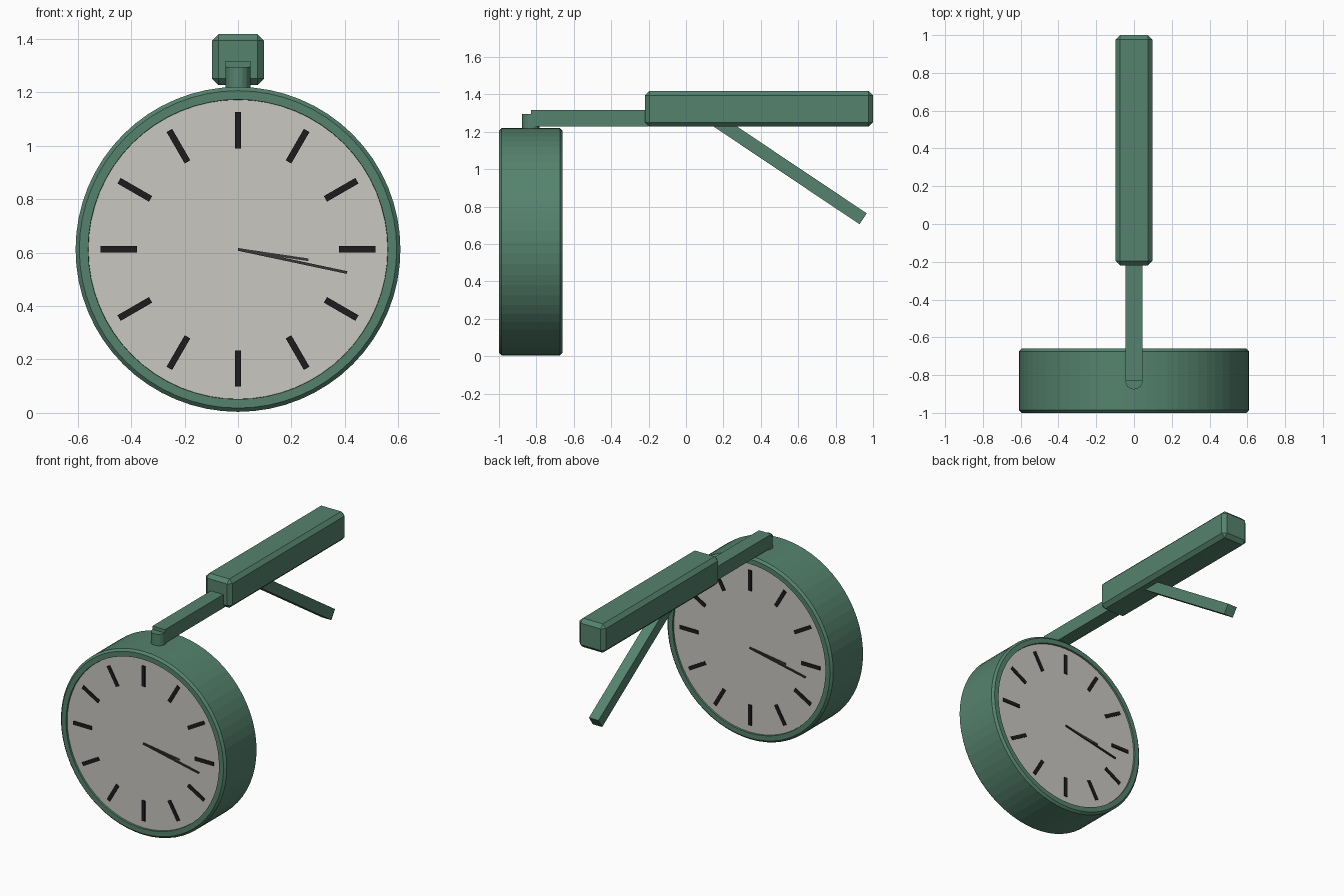
import bpy, bmesh
from math import pi, radians, atan2, hypot
from mathutils import Matrix, Vector

cube = bpy.data.objects.get("Cube")
if cube:
    bpy.data.objects.remove(cube, do_unlink=True)


def material(name, rgb):
    m = bpy.data.materials.new(name)
    m.use_nodes = True
    m.diffuse_color = (*rgb, 1)
    m.node_tree.nodes["Principled BSDF"].inputs["Base Color"].default_value = (*rgb, 1)
    return m


GREEN = material("enamel_green", (0.09, 0.225, 0.155))
DIAL = material("dial_ivory", (0.59, 0.57, 0.53))
BLACK = material("marker_black", (0.012, 0.012, 0.012))
GREY = material("hand_grey", (0.04, 0.04, 0.04))


def finish(name, bm, *mats):
    mesh = bpy.data.meshes.new(name)
    bm.to_mesh(mesh)
    bm.free()
    for m in mats:
        mesh.materials.append(m)
    ob = bpy.data.objects.new(name, mesh)
    bpy.context.collection.objects.link(ob)
    return ob


def box(name, lo, hi, mat, bevel=0, matrix=Matrix()):
    lo, hi = Vector(lo), Vector(hi)
    bm = bmesh.new()
    bmesh.ops.create_cube(bm, size=1, matrix=matrix @ Matrix.Translation((lo + hi) / 2)
                          @ Matrix.Diagonal((*(hi - lo), 1)))
    if bevel:
        bmesh.ops.bevel(bm, geom=bm.edges[:], offset=bevel, segments=1, affect='EDGES')
    return finish(name, bm, mat)


# Clock drum with chamfered rims and a recessed dial on each side
CY, CZ, R, DEPTH, RECESS = -0.83, 0.612, 0.608, 0.34, 0.012
bm = bmesh.new()
bmesh.ops.create_cone(bm, cap_ends=True, segments=64, radius1=R, radius2=R, depth=DEPTH,
                      matrix=Matrix.Translation((0, CY, CZ)) @ Matrix.Rotation(pi / 2, 4, 'X'))
rims = [e for e in bm.edges if any(len(f.verts) > 4 for f in e.link_faces)]
bmesh.ops.bevel(bm, geom=rims, offset=0.014, segments=1, affect='EDGES')
caps = [f for f in bm.faces if len(f.verts) > 4]
bmesh.ops.inset_individual(bm, faces=caps, thickness=0.033, depth=0)
bmesh.ops.inset_individual(bm, faces=caps, thickness=0.001, depth=-RECESS)
for f in caps:
    f.material_index = 1
finish("clock_drum", bm, GREEN, DIAL)

# Hour markers and hands, repeated on both dials
for side, turn in (("front", 0), ("back", pi)):
    face = (Matrix.Translation((0, CY, CZ)) @ Matrix.Rotation(turn, 4, 'Z')
            @ Matrix.Translation((0, RECESS - DEPTH / 2, 0)))
    for hour in range(12):
        box(f"{side}_marker_{hour}", (0.378, -0.006, -0.012), (0.514, 0.002, 0.012), BLACK,
            matrix=face @ Matrix.Rotation(hour * pi / 6, 4, 'Y'))
    for name, length, angle, lift in (("hour_hand", 0.267, 8.4, 0.005),
                                      ("minute_hand", 0.417, 12, 0.009)):
        box(f"{side}_{name}", (0, -lift, -0.005), (length, 0.001, 0.005), GREY,
            matrix=face @ Matrix.Rotation(radians(angle), 4, 'Y'))

# Hanging pin on top of the drum
bm = bmesh.new()
bmesh.ops.create_cone(bm, cap_ends=True, segments=16, radius1=0.046, radius2=0.046, depth=0.12,
                      matrix=Matrix.Translation((0, -0.83, 1.235)))
finish("hanging_pin", bm, GREEN)

# Arm and chamfered wall beam
box("arm", (-0.046, -0.83, 1.227), (0.046, -0.2, 1.317), GREEN)
box("beam", (-0.097, -0.22, 1.227), (0.097, 1.0, 1.418), GREEN, bevel=0.024)

# Diagonal brace below the beam
start, end = Vector((0, 0.14, 1.275)), Vector((0, 0.947, 0.735))
run = end - start
tilt = Matrix.Translation(start) @ Matrix.Rotation(atan2(run.z, run.y), 4, 'X')
box("brace", (-0.035, 0, -0.035), (0.035, hypot(run.y, run.z), 0.035), GREEN, matrix=tilt)
